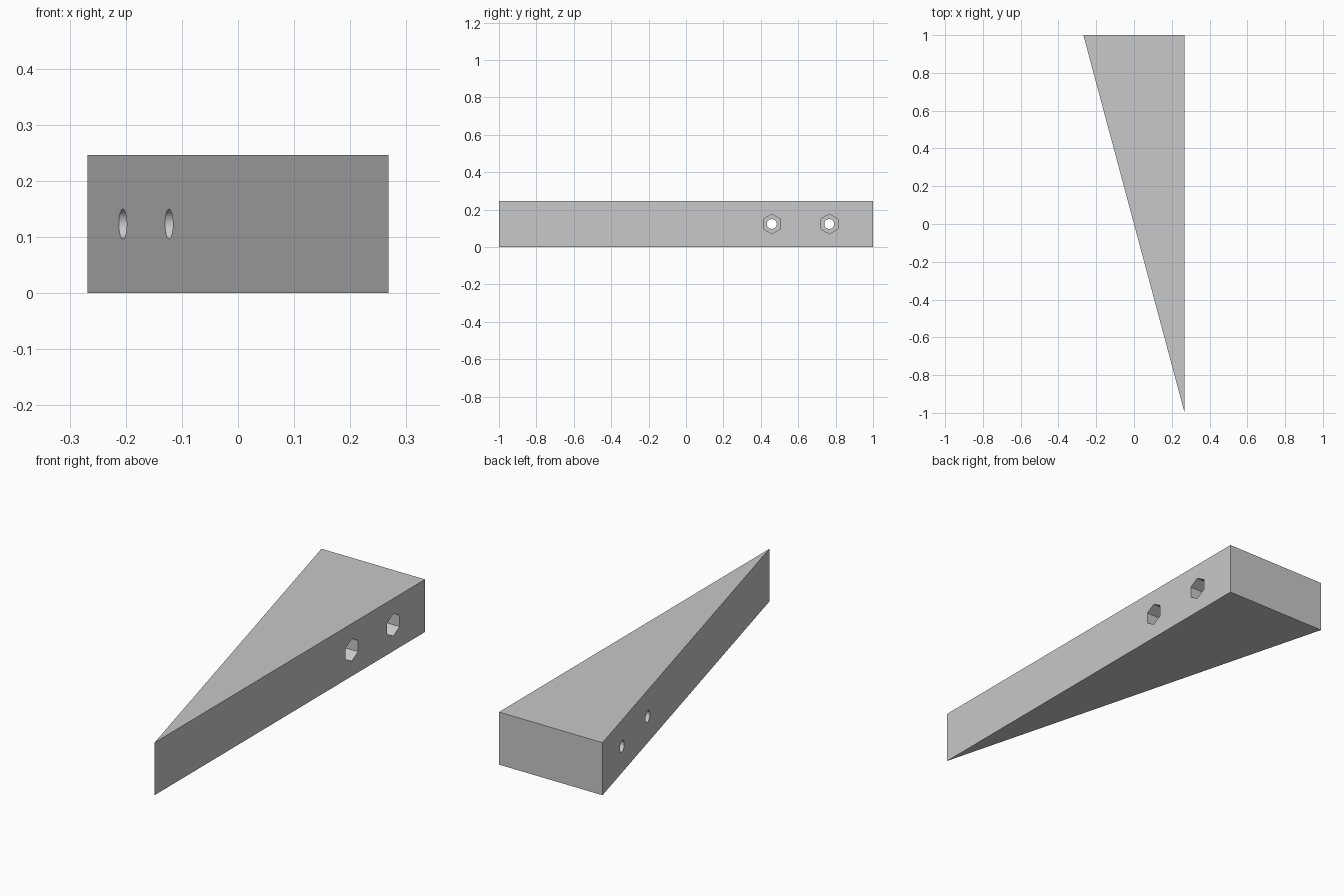
import bpy, bmesh, math
from mathutils import Matrix

if "Cube" in bpy.data.objects:
    bpy.data.objects.remove(bpy.data.objects["Cube"], do_unlink=True)

HALF_W, HALF_L, HEIGHT = 0.268, 1.0, 0.246
HOLE_Z = HEIGHT / 2
HOLE_YS = (0.459, 0.766)
POCKET_DEPTH = 0.25

grey = bpy.data.materials.new("plain grey")
grey.use_nodes = True
grey.diffuse_color = (0.58, 0.58, 0.58, 1)
grey.node_tree.nodes["Principled BSDF"].inputs["Base Color"].default_value = (0.58, 0.58, 0.58, 1)


def add_object(name, bm):
    bmesh.ops.recalc_face_normals(bm, faces=bm.faces)
    mesh = bpy.data.meshes.new(name)
    bm.to_mesh(mesh)
    bm.free()
    mesh.materials.append(grey)
    obj = bpy.data.objects.new(name, mesh)
    bpy.context.collection.objects.link(obj)
    return obj


def cut_bore(body, name, sides, radius, x0, x1, y):
    """Cut a prism along x out of the body, one corner pointing up."""
    bm = bmesh.new()
    place = Matrix.Translation(((x0 + x1) / 2, y, HOLE_Z)) @ Matrix.Rotation(math.pi / 2, 4, 'Y')
    # A vertex on local x becomes vertical after the turn about y
    turn = Matrix.Rotation(math.pi / 2, 4, 'Z') if sides == 6 else Matrix.Identity(4)
    bmesh.ops.create_cone(bm, cap_ends=True, segments=sides, radius1=radius, radius2=radius,
                          depth=x1 - x0, matrix=place @ turn)
    top = max(v.co.z for v in bm.verts)
    if sides == 6 and top < HOLE_Z + radius * 0.95:
        bmesh.ops.rotate(bm, verts=bm.verts, cent=(0, y, HOLE_Z),
                         matrix=Matrix.Rotation(math.pi / 6, 3, 'X'))
    cutter = add_object(name, bm)
    cutter.hide_render = True
    mod = body.modifiers.new(name, 'BOOLEAN')
    mod.operation = 'DIFFERENCE'
    mod.solver = 'EXACT'
    mod.object = cutter
    bpy.context.view_layer.objects.active = body
    bpy.ops.object.modifier_apply(modifier=mod.name)
    bpy.data.objects.remove(cutter, do_unlink=True)


# Wedge: a right triangle raised to the full height
bm = bmesh.new()
outline = [(HALF_W, -HALF_L), (HALF_W, HALF_L), (-HALF_W, HALF_L)]
base = bm.faces.new([bm.verts.new((x, y, 0)) for x, y in outline])
raised = bmesh.ops.extrude_face_region(bm, geom=[base])
bmesh.ops.translate(bm, vec=(0, 0, HEIGHT),
                    verts=[g for g in raised["geom"] if isinstance(g, bmesh.types.BMVert)])
wedge = add_object("wedge", bm)

# Round bolt holes right through, with deep hexagonal nut pockets on the straight side
for y in HOLE_YS:
    cut_bore(wedge, "bolt_hole", 48, 0.0265, -0.4, 0.4, y)
    cut_bore(wedge, "nut_pocket", 6, 0.0525, HALF_W - POCKET_DEPTH, 0.4, y)

# Smooth bores, crisp edges everywhere else
bpy.ops.object.select_all(action='DESELECT')
wedge.select_set(True)
bpy.context.view_layer.objects.active = wedge
bpy.ops.object.shade_smooth_by_angle(angle=math.radians(25))
